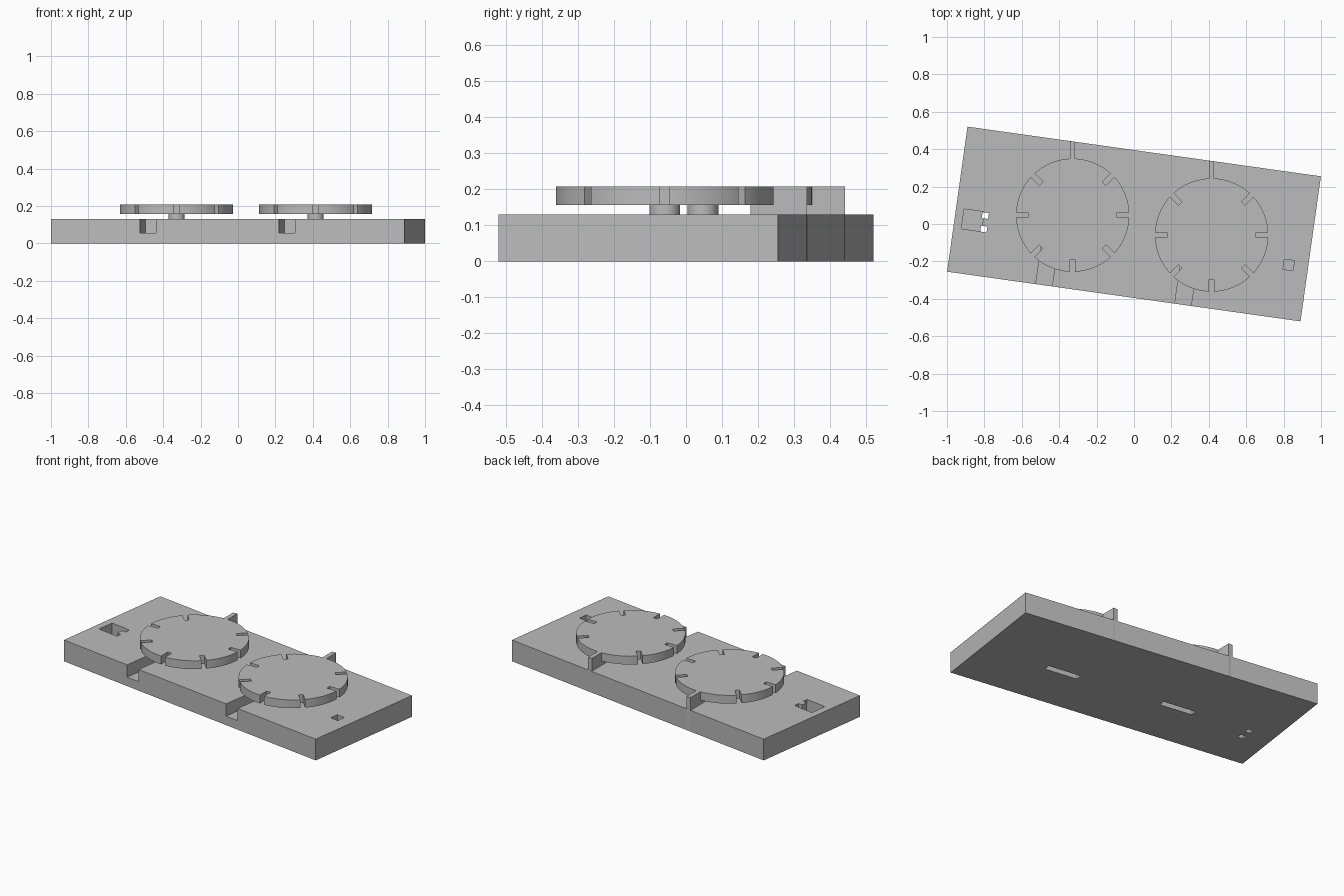
import bpy
import bmesh
from math import radians, cos, sin, pi
from mathutils import Matrix, Vector

old = bpy.data.objects.get("Cube")
if old:
    bpy.data.objects.remove(old, do_unlink=True)

grey = bpy.data.materials.new("light_grey")
grey.use_nodes = True
grey.diffuse_color = (0.5, 0.5, 0.5, 1)
grey.node_tree.nodes["Principled BSDF"].inputs["Base Color"].default_value = (0.5, 0.5, 0.5, 1)

TILT = radians(-8)
BASE_TOP = 0.13
DISC_LOW, DISC_TOP, RADIUS = 0.157, 0.208, 0.303
SLOT_LENGTH, SLOT_WIDTH = 0.065, 0.027
AXLES = [("right", Vector((-0.328, 0.047))), ("left", Vector((0.415, -0.059)))]


def finish(name, bm):
    mesh = bpy.data.meshes.new(name)
    bm.to_mesh(mesh)
    bm.free()
    mesh.materials.append(grey)
    obj = bpy.data.objects.new(name, mesh)
    bpy.context.collection.objects.link(obj)
    return obj


def box(name, centre, size, low, high, angle=0.0):
    """Upright box from a plan centre, plan size and two heights."""
    bm = bmesh.new()
    place = (Matrix.Translation((centre[0], centre[1], (low + high) / 2))
             @ Matrix.Rotation(angle, 4, "Z")
             @ Matrix.Diagonal((size[0], size[1], high - low, 1)))
    bmesh.ops.create_cube(bm, size=1, matrix=place)
    return finish(name, bm)


def cylinder(name, centre, radius, low, high, sides):
    bm = bmesh.new()
    bmesh.ops.create_cone(bm, cap_ends=True, segments=sides, radius1=radius, radius2=radius,
                          depth=high - low,
                          matrix=Matrix.Translation((centre[0], centre[1], (low + high) / 2)))
    return finish(name, bm)


def cut(target, cutters):
    for cutter in cutters:
        mod = target.modifiers.new(cutter.name, "BOOLEAN")
        mod.operation = "DIFFERENCE"
        mod.solver = "EXACT"
        mod.object = cutter
        bpy.context.view_layer.objects.active = target
        bpy.ops.object.modifier_apply(modifier=mod.name)
        bpy.data.objects.remove(cutter, do_unlink=True)


def tilted(x, y):
    """Plan point given in the slanted axes of the base."""
    return Vector((x * cos(TILT) - y * sin(TILT), x * sin(TILT) + y * cos(TILT)))


# Slanted slab
base = box("base", (0, 0), (1.908, 0.783), 0, BASE_TOP, TILT)
cutters = []
for side, axle in AXLES:
    # Open notch at the front edge and long slot in the underside
    along = axle.x * cos(TILT) + axle.y * sin(TILT)
    cutters.append(box(side + "_notch", tilted(along - 0.1, -0.29), (0.088, 0.24),
                       0.055, 0.2, TILT))
    cutters.append(box(side + "_under_slot", axle + Vector((0, -0.061)), (0.21, 0.04),
                       -0.05, 0.08, TILT))
# Square pockets near the ends, one with two small through holes
cutters.append(box("right_pocket", (-0.862, 0.02), (0.108, 0.106), 0.055, 0.2, TILT))
for y, x in ((0.045, -0.795), (-0.027, -0.803)):
    cutters.append(box("through_hole", (x, y), (0.034, 0.032), -0.05, 0.2, TILT))
cutters.append(box("left_pocket", (0.827, -0.219), (0.054, 0.054), 0.06, 0.2, TILT))
cut(base, cutters)

for side, axle in AXLES:
    # Round shaft between slab and disc
    shaft = cylinder(side + "_shaft", axle, 0.043, BASE_TOP - 0.01, DISC_LOW + 0.01, 32)
    # Disc with eight radial slots
    disc = cylinder(side + "_disc", axle, RADIUS, DISC_LOW, DISC_TOP, 64)
    slots = []
    for i in range(8):
        angle = i * pi / 4
        middle = RADIUS - SLOT_LENGTH / 2 + 0.02
        slots.append(box("slot", axle + Vector((cos(angle), sin(angle))) * middle,
                         (SLOT_LENGTH + 0.04, SLOT_WIDTH), 0.1, 0.3, angle))
    cut(disc, slots)
    # Upright fin that fills the rear slot and reaches the back edge
    start = axle.y + RADIUS - SLOT_LENGTH
    end = axle.y + 0.395
    box(side + "_fin", (axle.x, (start + end) / 2), (SLOT_WIDTH, end - start), 0.001, DISC_TOP)
    for part in (shaft, disc):
        bpy.ops.object.select_all(action="DESELECT")
        part.select_set(True)
        bpy.context.view_layer.objects.active = part
        bpy.ops.object.shade_smooth_by_angle(angle=radians(30))
